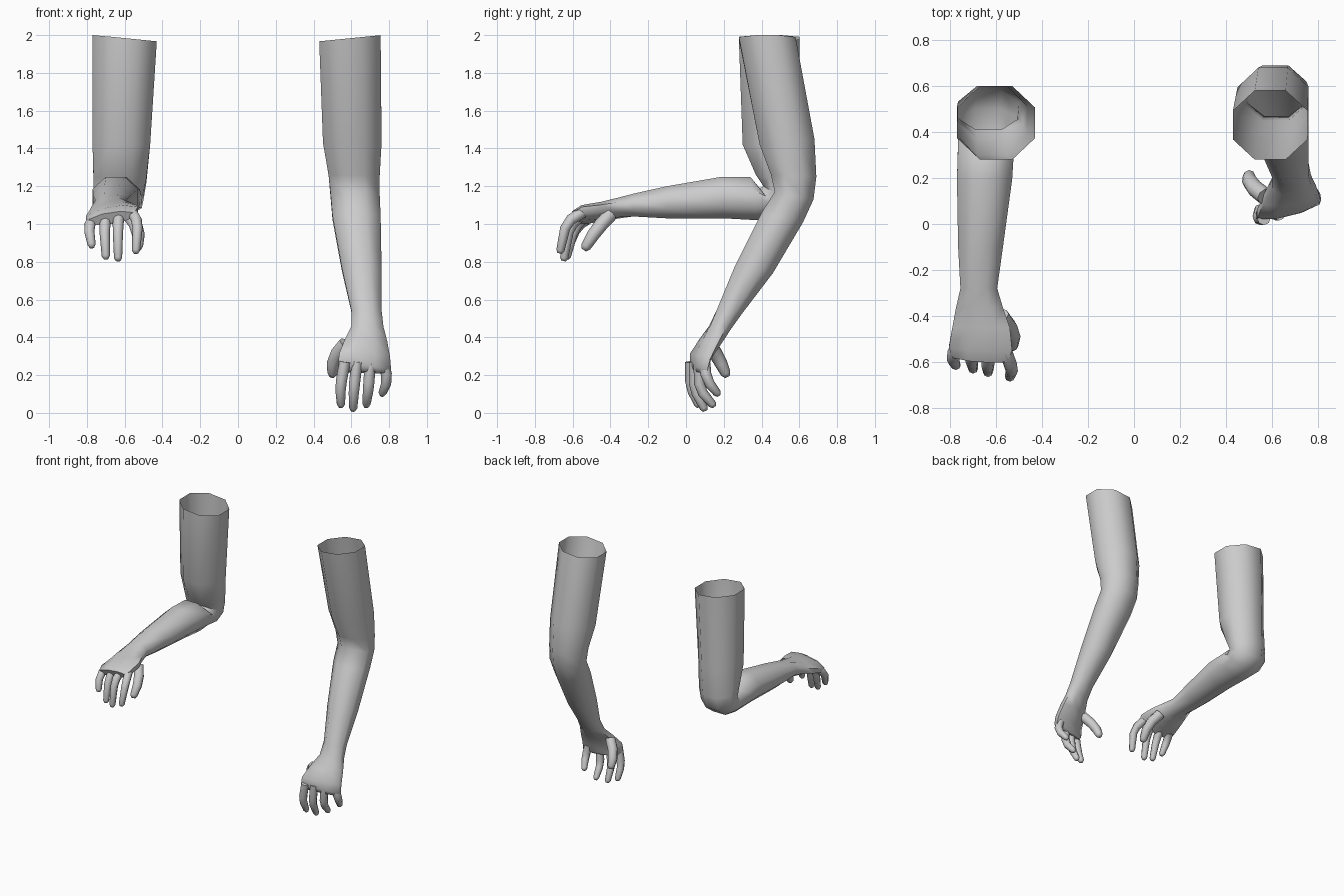
import bpy, bmesh, math
from mathutils import Vector

if "Cube" in bpy.data.objects:
    bpy.data.objects.remove(bpy.data.objects["Cube"], do_unlink=True)

skin = bpy.data.materials.new("plain_grey")
skin.use_nodes = True
grey = (0.6, 0.6, 0.6, 1)
skin.diffuse_color = grey
skin.node_tree.nodes["Principled BSDF"].inputs["Base Color"].default_value = grey


def loft(name, rings, close_start, close_end):
    """Skin a list of equal-sided rings and shade the result smooth."""
    bm = bmesh.new()
    loops = [[bm.verts.new(p) for p in ring] for ring in rings]
    sides = len(loops[0])
    for low, high in zip(loops, loops[1:]):
        for i in range(sides):
            j = (i + 1) % sides
            bm.faces.new((low[i], low[j], high[j], high[i]))
    if close_start:
        bm.faces.new(loops[0])
    if close_end:
        bm.faces.new(loops[-1])
    bmesh.ops.recalc_face_normals(bm, faces=bm.faces)
    mesh = bpy.data.meshes.new(name)
    bm.to_mesh(mesh)
    bm.free()
    mesh.materials.append(skin)
    obj = bpy.data.objects.new(name, mesh)
    bpy.context.collection.objects.link(obj)
    bpy.ops.object.select_all(action="DESELECT")
    bpy.context.view_layer.objects.active = obj
    obj.select_set(True)
    bpy.ops.object.shade_smooth_by_angle(angle=math.radians(65))
    return obj


def arm_ring(side, section, sides=8):
    """Octagon between outer/inner x and the upper/lower (y, z) edge points."""
    outer, inner, ay, az, by, bz, skew = section
    centre = Vector(((outer + inner) / 2, (ay + by) / 2, (az + bz) / 2))
    across = Vector(((inner - outer) / 2, 0, 0))
    depth = Vector((0, (ay - by) / 2, (az - bz) / 2))
    across += depth * skew
    grow = 1 / math.cos(math.pi / sides)
    ring = []
    for i in range(sides):
        a = math.tau * (i + 0.5) / sides
        p = centre + (across * math.cos(a) + depth * math.sin(a)) * grow
        ring.append(Vector((p.x * side, p.y, p.z)))
    return ring


def finger(name, side, points, radius, sides=8):
    """Tapered tube through three joints, with a rounded tip."""
    base, knuckle, tip = [Vector((x * side, y, z)) for x, y, z in points]
    end = (tip - knuckle).normalized()
    start = (knuckle - base).normalized()
    bend = (start + end).normalized()
    stations = [(base, start, 1.1), (knuckle - bend * radius, start, 1.08),
                (knuckle + bend * radius, end, 1),
                (tip, end, 0.8), (tip + end * radius * 0.6, end, 0.45)]
    rings = []
    for centre, along, scale in stations:
        u = Vector((1, 0, 0))
        u = (u - along * u.dot(along)).normalized()
        v = along.cross(u)
        rings.append([centre + (u * math.cos(a) + v * math.sin(a)) * radius * scale
                      for a in (math.tau * i / sides for i in range(sides))])
    loft(name, rings, True, True)


# Arm sections, shoulder to knuckles: outer x, inner x, upper y z, lower y z, skew
hanging_arm = [
    (.755, .43, .28, 2, .58, 2, 0),
    (.76, .45, .39, 1.42, .68, 1.45, 0),
    (.75, .48, .45, 1.26, .69, 1.25, 0),
    (.75, .49, .47, 1.17, .675, 1.13, 0),
    (.755, .5, .4, 1.06, .62, 1.01, 0),
    (.76, .55, .26, .78, .46, .74, 0),
    (.76, .6, .165, .55, .3, .53, 0),
    (.77, .6, .125, .46, .24, .45, .1),
    (.79, .565, .08, .39, .18, .37, .4),
    (.805, .535, .035, .31, .12, .29, .8),
    (.81, .53, .035, .25, .1, .23, 1),
    (.79, .55, .045, .22, .09, .21, 1),
]
bent_arm = [
    (.77, .43, .28, 2, .6, 2, 0),
    (.77, .465, .3, 1.42, .6, 1.42, 0),
    (.765, .485, .37, 1.26, .6, 1.2, 0),
    (.765, .5, .41, 1.2, .58, 1.1, 0),
    (.765, .51, .39, 1.19, .5, 1.04, 0),
    (.765, .52, .34, 1.25, .38, 1.02, 0),
    (.77, .53, .19, 1.25, .2, 1.03, 0),
    (.765, .57, -.1, 1.2, -.1, 1.03, 0),
    (.755, .595, -.28, 1.16, -.28, 1.04, 0),
    (.775, .57, -.36, 1.135, -.38, 1.03, .2),
    (.79, .54, -.45, 1.11, -.45, 1.02, .4),
    (.805, .53, -.55, 1.09, -.53, 1.01, .6),
    (.79, .55, -.6, 1.06, -.57, 1, .6),
]

# Base, knuckle and tip of each digit
hanging_digits = {
    "thumb": ((.57, .12, .37), (.515, .17, .29), (.5, .21, .21)),
    "index_finger": ((.565, .025, .27), (.545, .03, .14), (.545, .065, .045)),
    "middle_finger": ((.63, .045, .27), (.615, .05, .13), (.61, .095, .025)),
    "ring_finger": ((.7, .07, .26), (.69, .08, .13), (.68, .14, .045)),
    "little_finger": ((.77, .1, .26), (.785, .115, .18), (.765, .165, .105)),
}
bent_digits = {
    "thumb": ((.58, -.4, 1.05), (.535, -.47, .97), (.53, -.53, .88)),
    "index_finger": ((.56, -.55, 1.06), (.535, -.625, 1), (.54, -.665, .86)),
    "middle_finger": ((.63, -.55, 1.05), (.635, -.61, .98), (.635, -.645, .82)),
    "ring_finger": ((.7, -.54, 1.04), (.705, -.59, .97), (.7, -.63, .83)),
    "little_finger": ((.77, -.53, 1.02), (.785, -.575, .98), (.775, -.615, .89)),
}

for label, side, sections, digits in (("left", 1, hanging_arm, hanging_digits),
                                      ("right", -1, bent_arm, bent_digits)):
    rings = [arm_ring(side, s) for s in sections]
    # The open shoulder edge dips slightly towards the body
    for p in rings[0]:
        p.z -= max(0, .76 - abs(p.x)) * .1
    loft(label + "_arm", rings, False, True)
    for digit, points in digits.items():
        finger(label + "_" + digit, side, points, .034 if digit == "thumb" else .027)
